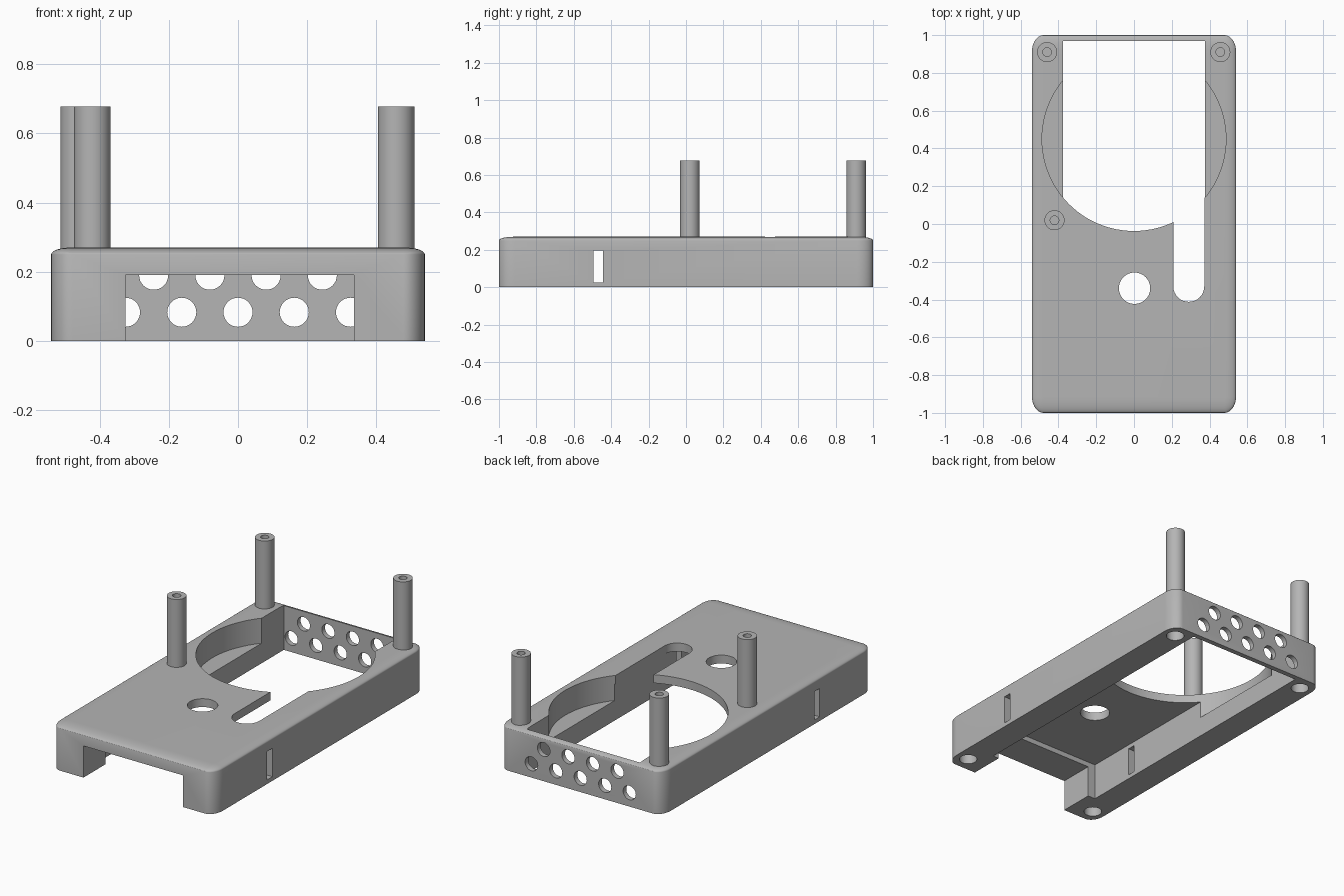
import bpy
import bmesh
from math import sin, cos, pi

if "Cube" in bpy.data.objects:
    bpy.data.objects.remove(bpy.data.objects["Cube"], do_unlink=True)

grey = bpy.data.materials.new("plain grey")
grey.use_nodes = True
GREY = (0.46, 0.46, 0.46, 1)
grey.diffuse_color = GREY
grey.node_tree.nodes["Principled BSDF"].inputs["Base Color"].default_value = GREY


def loft(name, rings):
    """Closed solid through a list of equal-length rings."""
    bm = bmesh.new()
    loops = [[bm.verts.new(p) for p in ring] for ring in rings]
    n = len(loops[0])
    for a, b in zip(loops, loops[1:]):
        for i in range(n):
            j = (i + 1) % n
            bm.faces.new((a[i], a[j], b[j], b[i]))
    bm.faces.new(loops[0][::-1])
    bm.faces.new(loops[-1])
    bmesh.ops.recalc_face_normals(bm, faces=bm.faces)
    mesh = bpy.data.meshes.new(name)
    bm.to_mesh(mesh)
    bm.free()
    mesh.materials.append(grey)
    ob = bpy.data.objects.new(name, mesh)
    bpy.context.collection.objects.link(ob)
    return ob


def prism(name, outline, z0, z1):
    return loft(name, [[(x, y, z) for x, y in outline] for z in (z0, z1)])


def circle(x, y, r, n=32):
    return [(x + r * cos(2 * pi * i / n), y + r * sin(2 * pi * i / n)) for i in range(n)]


def rect(x0, x1, y0, y1):
    return [(x0, y0), (x1, y0), (x1, y1), (x0, y1)]


def cut(target, cutter):
    mod = target.modifiers.new("cut", "BOOLEAN")
    mod.operation = "DIFFERENCE"
    mod.solver = "EXACT"
    mod.object = cutter
    bpy.context.view_layer.update()
    deps = bpy.context.evaluated_depsgraph_get()
    mesh = bpy.data.meshes.new_from_object(target.evaluated_get(deps))
    target.modifiers.clear()
    target.data = mesh
    bpy.data.objects.remove(cutter, do_unlink=True)


def smooth(ob):
    bpy.ops.object.select_all(action="DESELECT")
    ob.select_set(True)
    bpy.context.view_layer.objects.active = ob
    bpy.ops.object.shade_smooth_by_angle(angle=0.5)


# Body: rounded block whose top edge softens inward
HX, HY, RX, RY = 0.54, 1.0, 0.062, 0.085


def body_ring(inset, z, steps=10):
    pts = []
    for k, (sx, sy) in enumerate(((1, 1), (-1, 1), (-1, -1), (1, -1))):
        for i in range(steps + 1):
            a = (k + i / steps) * pi / 2
            pts.append((sx * (HX - RX) + RX * (1 - inset) * cos(a),
                        sy * (HY - RY) + RY * (1 - inset) * sin(a), z))
    return pts


rings = [body_ring(0, 0)]
for i in range(9):
    t = i / 8 * pi / 2
    rings.append(body_ring(0.95 * (1 - cos(t)), 0.25 + 0.02 * sin(t)))
body = loft("body", rings)

# Underside cavity and front notch
cut(body, prism("cavity", rect(-0.375, 0.375, -0.79, 0.97), -0.1, 0.22))
cut(body, prism("front_notch", rect(-0.325, 0.335, -1.1, -0.7), -0.1, 0.19))

# Top openings: rear window, round pocket, long slot, small hole
cut(body, prism("rear_window", rect(-0.375, 0.375, 0.45, 0.97), 0.1, 0.4))
cut(body, prism("round_pocket", circle(0, 0.45, 0.487, 96), 0.12, 0.4))
slot = [(0.29 + 0.082 * cos(pi + pi * i / 16), -0.33 + 0.082 * sin(pi + pi * i / 16))
        for i in range(17)] + [(0.372, 0.4), (0.208, 0.4)]
cut(body, prism("long_slot", slot, 0.2, 0.4))
cut(body, prism("small_hole", circle(0.003, -0.34, 0.083, 48), 0.15, 0.4))

# Strap slots through both side walls
for s in (-1, 1):
    x0, x1 = sorted((s * 0.3, s * 0.6))
    cut(body, prism("strap_slot", rect(x0, x1, -0.495, -0.445), 0.025, 0.195))

# Two staggered rows of vent holes in the rear wall
for count, z in ((5, 0.083), (4, 0.19)):
    for i in range(count):
        x = (i - (count - 1) / 2) * 0.1625
        disc = circle(x, z, 0.042)
        cut(body, loft("vent", [[(px, y, pz) for px, pz in disc] for y in (0.93, 1.1)]))

# Blind holes under the four corners
for sx in (-1, 1):
    for sy in (-1, 1):
        cut(body, prism("foot_hole", circle(sx * 0.46, sy * 0.91, 0.05), -0.1, 0.1))
smooth(body)

# Hollow-topped standoff posts
for name, x, y in (("rear_left_post", 0.457, 0.91),
                   ("rear_right_post", -0.46, 0.91),
                   ("middle_right_post", -0.421, 0.02)):
    post = prism(name, circle(x, y, 0.053), 0.24, 0.677)
    cut(post, prism("bore", circle(x, y, 0.023, 24), 0.5, 0.8))
    smooth(post)
